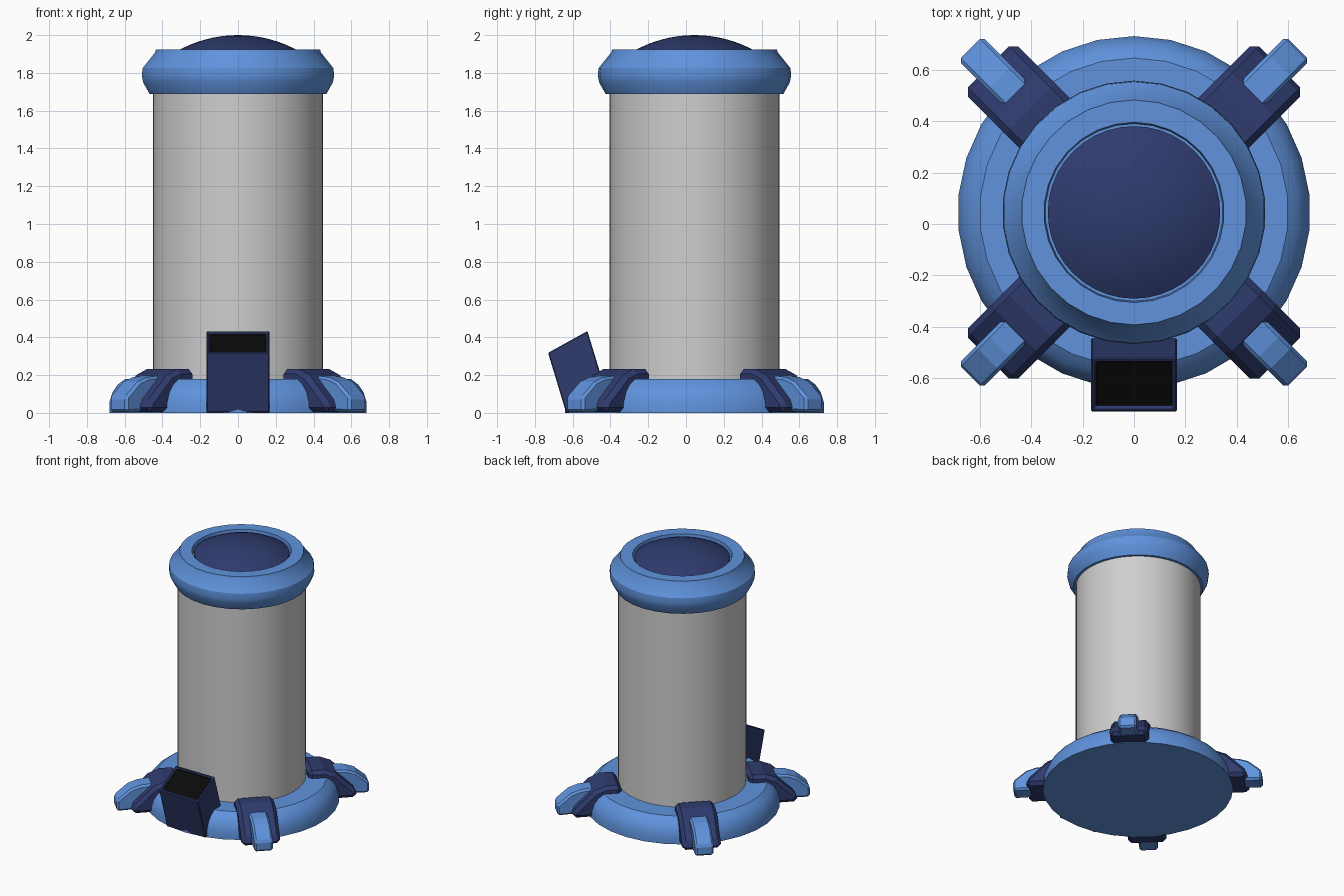
import bpy, bmesh, math
from mathutils import Matrix

if "Cube" in bpy.data.objects:
    bpy.data.objects.remove(bpy.data.objects["Cube"])

CY = 0.045  # the tower axis sits slightly behind the origin


def material(name, rgb):
    m = bpy.data.materials.new(name)
    m.diffuse_color = (*rgb, 1)
    m.use_nodes = True
    m.node_tree.nodes["Principled BSDF"].inputs["Base Color"].default_value = m.diffuse_color
    return m


BLUE = material("light blue", (0.115, 0.29, 0.72))
NAVY = material("navy", (0.028, 0.043, 0.155))
GREY = material("light grey", (0.62, 0.62, 0.62))
BLACK = material("black", (0.003, 0.003, 0.003))


def finish(bm, name, mats, bevel=0, segments=1, smooth=None):
    bmesh.ops.recalc_face_normals(bm, faces=bm.faces)
    me = bpy.data.meshes.new(name)
    bm.to_mesh(me)
    bm.free()
    ob = bpy.data.objects.new(name, me)
    bpy.context.collection.objects.link(ob)
    for m in mats:
        me.materials.append(m)
    if bevel:
        b = ob.modifiers.new("bevel", 'BEVEL')
        b.width, b.segments, b.limit_method = bevel, segments, 'ANGLE'
        b.angle_limit = math.radians(35)
    if smooth:
        bpy.ops.object.select_all(action='DESELECT')
        ob.select_set(True)
        bpy.context.view_layer.objects.active = ob
        bpy.ops.object.shade_smooth_by_angle(angle=math.radians(smooth))
    return ob


def lathe(name, profile, mat, n=30, smooth=32):
    """Spin an (r, z) profile about the tower axis; r = 0 ends close to a point."""
    bm = bmesh.new()
    rings = []
    for r, z in profile:
        if r == 0:
            rings.append([bm.verts.new((0, CY, z))] * n)
        else:
            rings.append([bm.verts.new((r * math.sin(a), CY + r * math.cos(a), z))
                          for a in (2 * math.pi * i / n for i in range(n))])
    for a, b in zip(rings, rings[1:]):
        for i in range(n):
            j = (i + 1) % n
            bm.faces.new(dict.fromkeys((a[i], a[j], b[j], b[i])))
    return finish(bm, name, [mat], smooth=smooth)


def slab(profile, half, matrix):
    """Extrude an (outward, z) profile sideways by +-half, then place it."""
    bm = bmesh.new()
    sides = [[bm.verts.new((r, s * half, z)) for r, z in profile] for s in (-1, 1)]
    bm.faces.new(sides[0])
    bm.faces.new(sides[1][::-1])
    n = len(profile)
    for i in range(n):
        j = (i + 1) % n
        bm.faces.new((sides[0][i], sides[0][j], sides[1][j], sides[1][i]))
    bmesh.ops.transform(bm, matrix=matrix, verts=bm.verts)
    bmesh.ops.recalc_face_normals(bm, faces=bm.faces)
    return bm


# Main tower
lathe("base_ring", [(0, 0), (.685, 0), (.685, .055), (.668, .11), (.64, .15),
                    (.6, .18), (.44, .18), (0, .18)], BLUE)
lathe("tower_body", [(0, .15), (.45, .15), (.45, 1.72), (0, 1.72)], GREY, n=60)
lathe("top_collar", [(0, 1.687), (.47, 1.687), (.505, 1.75), (.512, 1.785),
                     (.508, 1.825), (.44, 1.91), (.437, 1.925), (.35, 1.925),
                     (.345, 1.88), (0, 1.88)], BLUE, n=30)

# Shallow dome set in the collar
R = 0.657
A = math.asin(.335 / R)
arc = [(R * math.sin(A * k / 8), 2 - R + R * math.cos(A * k / 8)) for k in range(8, -1, -1)]
arc[-1] = (0, 2)
lathe("top_dome", [(0, 1.87), (.335, 1.87)] + arc, NAVY, n=40)

# Four feet: navy clamp over the ring, light blue arm on it
clamp = [(.455, .004), (.455, .232), (.57, .232), (.65, .2), (.8, .055), (.8, .004)]
arm = [(.62, .01), (.62, .2), (.74, .188), (.805, .165), (.9, .085), (.9, .004)]
for k, where in enumerate(("back_right", "back_left", "front_left", "front_right")):
    M = Matrix.Translation((0, CY, 0)) @ Matrix.Rotation(math.radians(45 + 90 * k), 4, 'Z')
    finish(slab(clamp, .138, M), "clamp_" + where, [NAVY], bevel=.026)
    finish(slab(arm, .066, M), "arm_" + where, [BLUE], bevel=.014)

# Slanted console box at the front with an inset black screen
console = [(.635, 0.002), (.73, .318), (.522, .433), (.39, 0.002)]
bm = slab(console, .167, Matrix.Rotation(math.radians(-90), 4, 'Z'))
bm.normal_update()
top = max(bm.faces, key=lambda f: f.normal.z)
bmesh.ops.inset_region(bm, faces=[top], thickness=.024)
bmesh.ops.inset_region(bm, faces=[top], thickness=.001, depth=-.01)
top.material_index = 1
finish(bm, "console", [NAVY, BLACK], bevel=.007)
